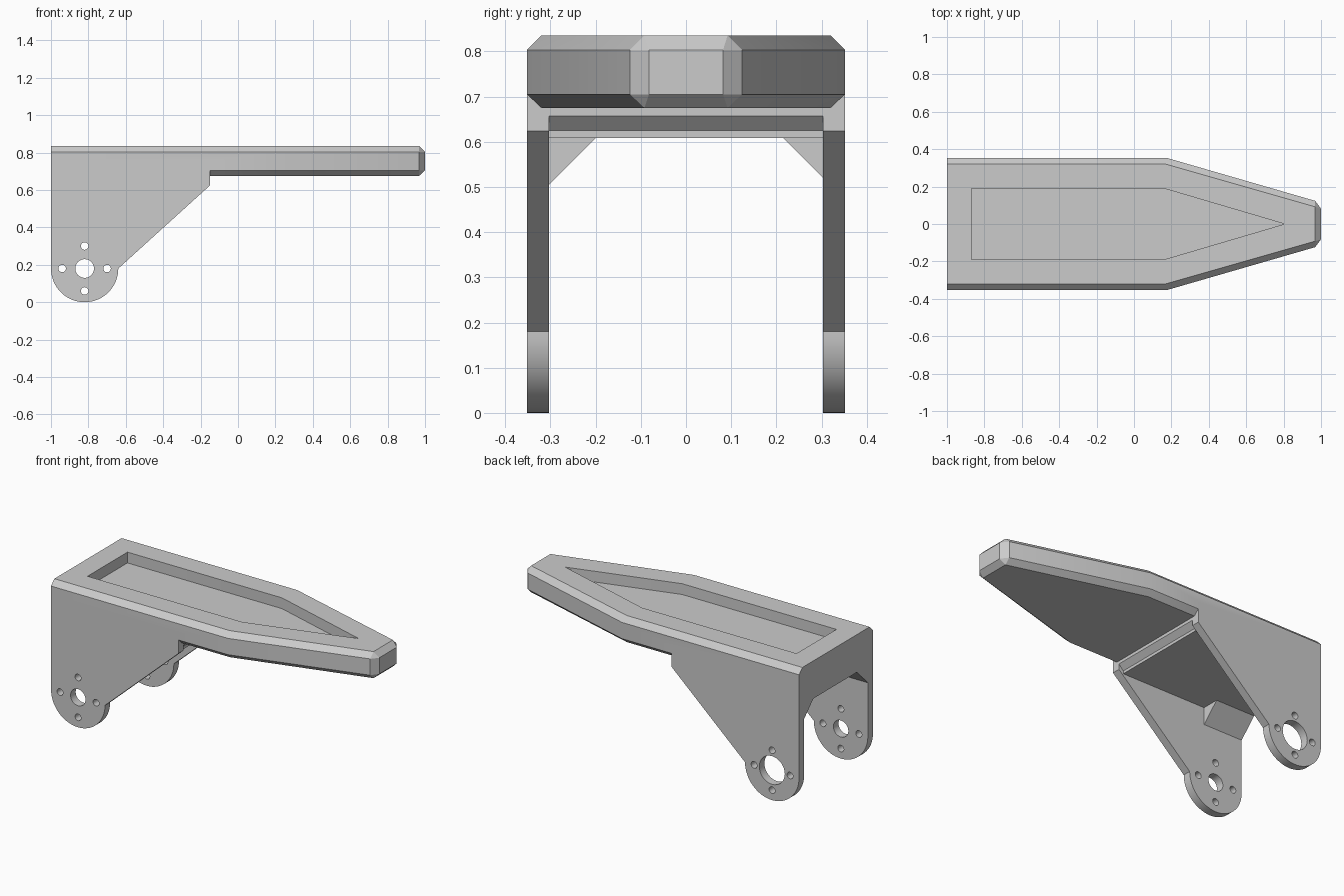
import bpy, bmesh
from math import pi, sin, cos
from mathutils import Vector

cube = bpy.data.objects.get("Cube")
if cube:
    bpy.data.objects.remove(cube, do_unlink=True)

grey = bpy.data.materials.new("plain grey")
grey.use_nodes = True
colour = (0.6, 0.6, 0.6, 1)
grey.diffuse_color = colour
grey.node_tree.nodes["Principled BSDF"].inputs["Base Color"].default_value = colour


def loft(name, rings):
    """Closed solid through rings of equal length."""
    bm = bmesh.new()
    loops = [[bm.verts.new(p) for p in ring] for ring in rings]
    n = len(loops[0])
    for a, b in zip(loops, loops[1:]):
        for i in range(n):
            j = (i + 1) % n
            bm.faces.new((a[i], a[j], b[j], b[i]))
    bm.faces.new(loops[0])
    bm.faces.new(loops[-1])
    bmesh.ops.remove_doubles(bm, verts=bm.verts, dist=0.0005)
    bmesh.ops.recalc_face_normals(bm, faces=bm.faces)
    mesh = bpy.data.meshes.new(name)
    bm.to_mesh(mesh)
    bm.free()
    mesh.materials.append(grey)
    obj = bpy.data.objects.new(name, mesh)
    bpy.context.collection.objects.link(obj)
    return obj


def prism(name, profile, axis, lo, hi):
    """Extrude a 2D profile along x, y or z."""
    def place(p, d):
        v = list(p)
        v.insert(axis, d)
        return Vector(v)
    return loft(name, [[place(p, d) for p in profile] for d in (lo, hi)])


def combine(target, tool, operation):
    mod = target.modifiers.new(operation.lower(), "BOOLEAN")
    mod.operation, mod.solver, mod.object = operation, "EXACT", tool
    bpy.context.view_layer.objects.active = target
    bpy.ops.object.modifier_apply(modifier=mod.name)
    bpy.data.objects.remove(tool, do_unlink=True)


def arc(cx, cz, r, start, end, n):
    return [(cx + r * cos(start + (end - start) * i / n),
             cz + r * sin(start + (end - start) * i / n)) for i in range(n + 1)]


def mirrored(half):
    return half + [(x, -y) for x, y in reversed(half)]


HALF, INNER, PIVOT_X, PIVOT_Z = 0.352, 0.303, -0.82, 0.18

# Pointed deck with chamfered rims
full = mirrored([(-1, HALF), (0.18, HALF), (0.968, 0.124), (1, 0.082)])
inset = mirrored([(-1, 0.32), (0.17, 0.32), (0.968, 0.092), (0.968, 0.092)])
levels = ((inset, 0.675), (full, 0.705), (full, 0.803), (inset, 0.835))
deck = loft("bracket_body", [[(x, y, z) for x, y in ring] for ring, z in levels])

# Thick underside between the legs, with a stepped front edge
step = [(-1, 0.608), (-0.18, 0.608), (-0.18, 0.625), (-0.15, 0.657), (-0.15, 0.72), (-1, 0.72)]
combine(deck, prism("underside", step, 1, -0.33, 0.33), "UNION")

# Side legs with rounded feet, pivot holes and bolt holes
foot = arc(PIVOT_X, PIVOT_Z, 0.18, pi, 2 * pi, 32)
leg_profile = foot + [(-0.15, 0.624), (-0.15, 0.75), (-1, 0.75)]
for name, lo, hi, bore in (("right_leg", -HALF, -INNER, 0.05), ("left_leg", INNER, HALF, 0.085)):
    leg = prism(name, leg_profile, 1, lo, hi)
    holes = [(PIVOT_X, PIVOT_Z, bore, 32)]
    holes += [(*p, 0.02, 24) for p in arc(PIVOT_X, PIVOT_Z, 0.12, 0, 1.5 * pi, 3)]
    for x, z, r, n in holes:
        ring = arc(x, z, r, 0, 2 * pi, n)[:-1]
        combine(leg, prism("hole_cutter", ring, 1, lo - 0.1, hi + 0.1), "DIFFERENCE")
    combine(deck, leg, "UNION")

# Corner gussets at the rear
for side, size in ((-1, 0.103), (1, 0.088)):
    corner = [(side * (INNER - size), 0.608), (side * INNER, 0.608 - size),
              (side * 0.33, 0.608 - size), (side * 0.33, 0.65), (side * (INNER - size), 0.65)]
    combine(deck, prism("gusset", corner, 0, -1, -0.74), "UNION")

# Shallow arrow-shaped tray sunk into the top
tray = [(-0.87, 0.19), (0.16, 0.19), (0.805, 0), (0.16, -0.19), (-0.87, -0.19)]
combine(deck, prism("tray_cutter", tray, 2, 0.77, 0.95), "DIFFERENCE")

# Smooth the round parts only
bpy.ops.object.select_all(action="DESELECT")
deck.select_set(True)
bpy.context.view_layer.objects.active = deck
bpy.ops.object.shade_smooth_by_angle(angle=0.35)
